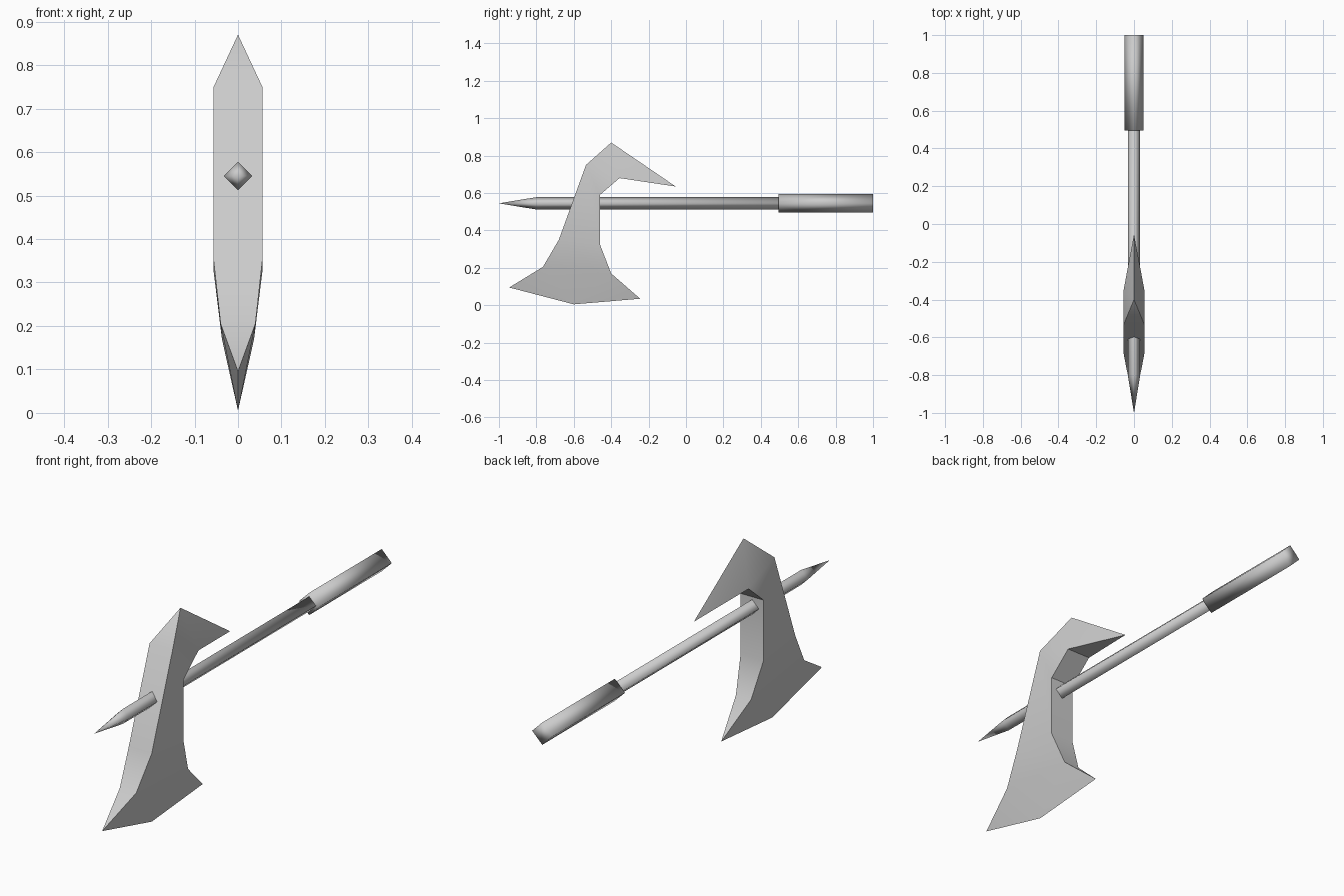
import bpy, bmesh, math

if "Cube" in bpy.data.objects:
    bpy.data.objects.remove(bpy.data.objects["Cube"])

steel = bpy.data.materials.new("grey")
steel.diffuse_color = (0.6, 0.6, 0.6, 1)
steel.use_nodes = True
steel.node_tree.nodes["Principled BSDF"].inputs["Base Color"].default_value = steel.diffuse_color
AXIS_Z = 0.545


def make_object(name, bm):
    bmesh.ops.recalc_face_normals(bm, faces=bm.faces[:])
    me = bpy.data.meshes.new(name)
    bm.to_mesh(me)
    bm.free()
    me.materials.append(steel)
    ob = bpy.data.objects.new(name, me)
    bpy.context.collection.objects.link(ob)
    return ob


def diamond_rod(name, stations):
    """Four-sided rod along y; stations are (y, radius), radius 0 is a point."""
    bm = bmesh.new()
    rings = []
    for y, r in stations:
        n = 4 if r else 1
        rings.append([bm.verts.new((r * math.cos(i * math.pi / 2), y,
                                    AXIS_Z + r * math.sin(i * math.pi / 2)))
                      for i in range(n)])
    for a, b in zip(rings, rings[1:]):
        for i in range(4):
            j = (i + 1) % 4
            if len(a) == 1:
                bm.faces.new((a[0], b[i], b[j]))
            else:
                bm.faces.new((a[i], a[j], b[j], b[i]))
    for ring in (rings[0], rings[-1]):
        if len(ring) == 4:
            bm.faces.new(ring)
    ob = make_object(name, bm)
    for p in ob.data.polygons:
        p.use_smooth = True
    return ob


# Handle: pointed shaft and thicker grip
diamond_rod("shaft", [(-1.0, 0), (-0.8, 0.033), (0.52, 0.033)])
diamond_rod("grip", [(0.495, 0.049), (1.0, 0.049)])

# Axe head outline: y, z, half thickness
outline = {
    "A": (-0.40, 0.87, 0), "B": (-0.535, 0.75, 0.056), "C": (-0.68, 0.35, 0.056),
    "D": (-0.765, 0.205, 0.04), "E": (-0.945, 0.095, 0), "F": (-0.60, 0.005, 0),
    "G": (-0.245, 0.035, 0), "H": (-0.40, 0.17, 0.037), "I": (-0.46, 0.325, 0.056),
    "J": (-0.46, 0.59, 0.056), "K": (-0.355, 0.68, 0.056), "L": (-0.055, 0.635, 0),
}
side_faces = ["ABK", "AKL", "BJK", "BCIJ", "CDHI", "DEF", "DFH", "HFG"]
bm = bmesh.new()
right, left = {}, {}
for k, (y, z, w) in outline.items():
    right[k] = bm.verts.new((w, y, z))
    left[k] = bm.verts.new((-w, y, z)) if w else right[k]
# Two cheeks
for f in side_faces:
    bm.faces.new([right[k] for k in f])
    bm.faces.new([left[k] for k in reversed(f)])
# Front and back strips joining the cheeks
keys = list(outline)
for a, b in zip(keys, keys[1:] + keys[:1]):
    loop = list(dict.fromkeys([right[a], right[b], left[b], left[a]]))
    if len(loop) > 2:
        bm.faces.new(loop)
head = make_object("axe_head", bm)
bpy.context.view_layer.objects.active = head
head.select_set(True)
bpy.ops.object.shade_smooth_by_angle(angle=math.radians(30))
